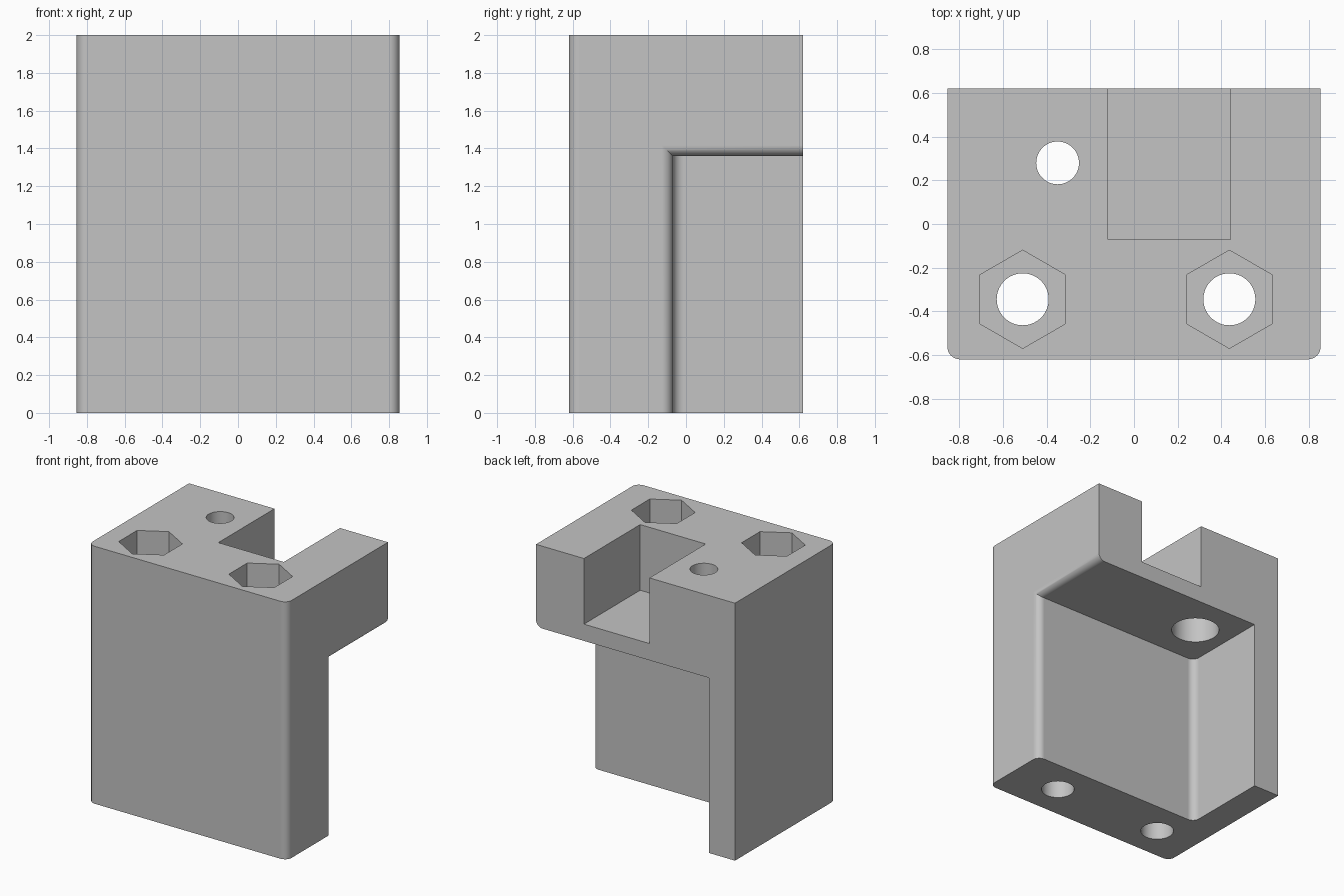
import bpy, bmesh, math
from mathutils import Matrix, Vector

cube = bpy.data.objects.get("Cube")
if cube:
    bpy.data.objects.remove(cube, do_unlink=True)

W, D, H = 0.855, 0.62, 2.0                      # half width, half depth, height
WALL_X, STEP_Y, CEILING = -0.63, -0.07, 1.36    # inner faces of the undercut
ROUND = 0.057


def new_object(name, bm):
    mesh = bpy.data.meshes.new(name)
    bm.to_mesh(mesh)
    bm.free()
    obj = bpy.data.objects.new(name, mesh)
    bpy.context.collection.objects.link(obj)
    return obj


def box(name, lo, hi):
    lo, hi = Vector(lo), Vector(hi)
    bm = bmesh.new()
    bmesh.ops.create_cube(bm, size=1, matrix=Matrix.Translation((lo + hi) / 2)
                          @ Matrix.Diagonal((*(hi - lo), 1)))
    return new_object(name, bm)


def prism(name, x, y, radius, z0, z1, sides=64):
    # The quarter turn puts a corner of the hexagon on the y axis
    bm = bmesh.new()
    bmesh.ops.create_cone(bm, cap_ends=True, segments=sides, radius1=radius,
                          radius2=radius, depth=z1 - z0,
                          matrix=Matrix.Translation((x, y, (z0 + z1) / 2)))
    return new_object(name, bm)


def cut(body, cutter):
    cutter.hide_render = True
    mod = body.modifiers.new("cut", 'BOOLEAN')
    mod.operation = 'DIFFERENCE'
    mod.solver = 'EXACT'
    mod.object = cutter
    bpy.context.view_layer.objects.active = body
    bpy.ops.object.modifier_apply(modifier=mod.name)
    bpy.data.objects.remove(cutter, do_unlink=True)


# Block with the large undercut at the back
body = box("bracket_block", (-W, -D, 0), (W, D, H))
cut(body, box("undercut", (WALL_X, STEP_Y, -1), (2, 2, CEILING)))


# Rounded front corners, undercut rim and inner corner
def is_rounded(edge):
    a, b = (v.co for v in edge.verts)
    mid, run = (a + b) / 2, b - a

    def near(p, q):
        return abs(p - q) < 0.01
    if abs(run.z) > 0.5:
        return (near(mid.y, -D)
                or near(mid.y, STEP_Y) and (near(mid.x, W) or near(mid.x, WALL_X)))
    return abs(run.y) > 0.5 and near(mid.x, W) and near(mid.z, CEILING)


bm = bmesh.new()
bm.from_mesh(body.data)
bmesh.ops.dissolve_limit(bm, angle_limit=0.01, verts=bm.verts[:], edges=bm.edges[:])
bmesh.ops.bevel(bm, geom=[e for e in bm.edges if is_rounded(e)], offset=ROUND,
                offset_type='OFFSET', segments=8, profile=0.5, affect='EDGES')
bm.to_mesh(body.data)
bm.free()

# Open slot in the top
cut(body, box("slot", (-0.12, STEP_Y, 1.49), (0.443, 2, 3)))

# Bolt holes with hexagonal nut pockets
for x in (-0.51, 0.437):
    cut(body, prism("bolt_hole", x, -0.345, 0.119, -1, 3))
    cut(body, prism("nut_pocket", x, -0.345, 0.225, 1.55, 3, sides=6))

# Stepped screw hole through the overhang
cut(body, prism("screw_hole", -0.35, 0.28, 0.098, 1, 3))
cut(body, prism("screw_head_bore", -0.35, 0.28, 0.173, 1, 1.7))

# Finish
grey = bpy.data.materials.new("plain grey")
grey.use_nodes = True
colour = (0.55, 0.55, 0.55, 1)
grey.diffuse_color = colour
grey.node_tree.nodes["Principled BSDF"].inputs["Base Color"].default_value = colour
body.data.materials.clear()
body.data.materials.append(grey)
for face in body.data.polygons:
    face.material_index = 0

bpy.ops.object.select_all(action='DESELECT')
body.select_set(True)
bpy.context.view_layer.objects.active = body
bpy.ops.object.shade_smooth_by_angle(angle=math.radians(30))
weighted = body.modifiers.new("weighted normals", 'WEIGHTED_NORMAL')
weighted.keep_sharp = True
